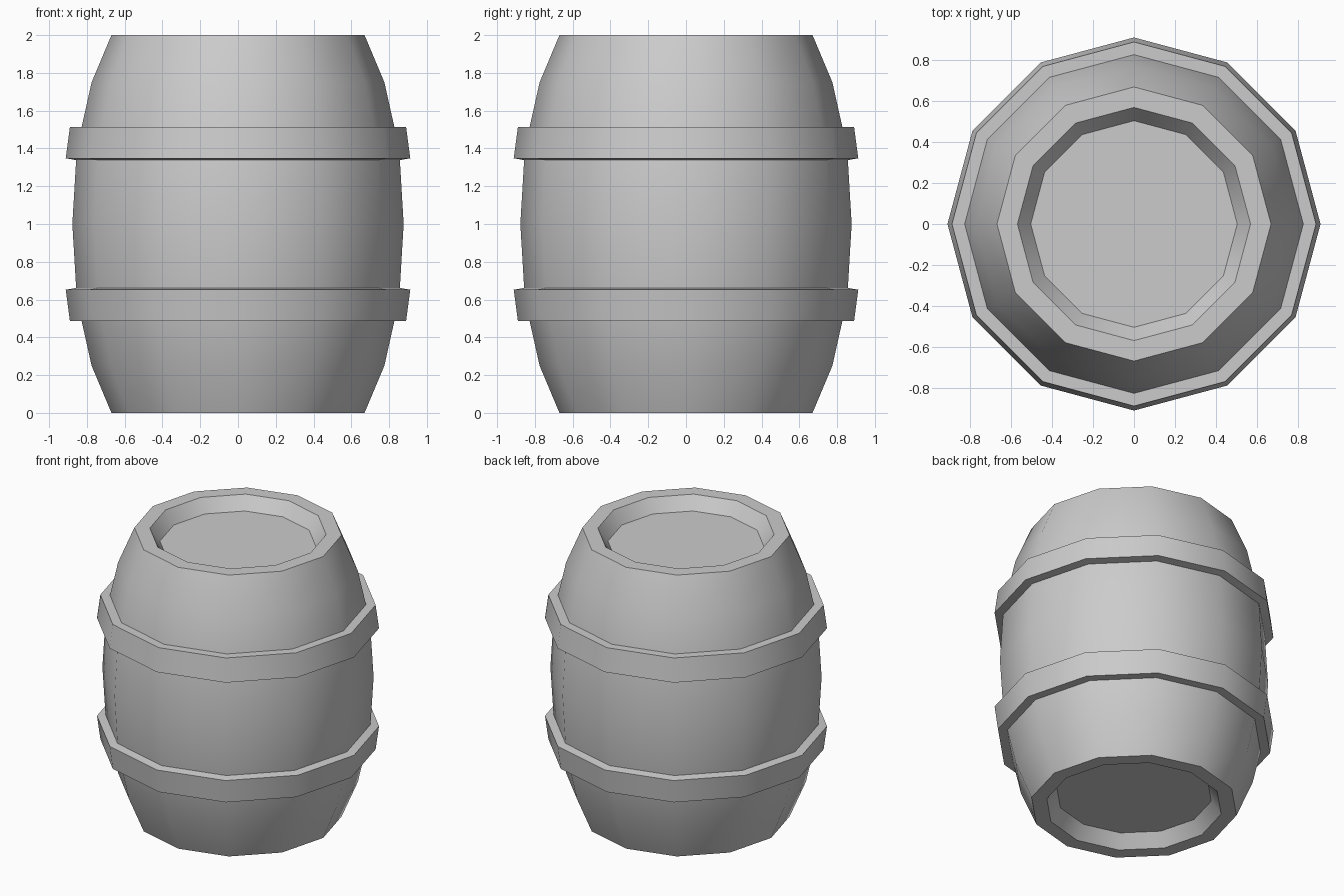
import bpy, bmesh
from math import sin, cos, pi, radians

if "Cube" in bpy.data.objects:
    bpy.data.objects.remove(bpy.data.objects["Cube"])

SIDES = 12


def revolve(name, profile, closed=False):
    """Spin an (r, z) profile round z; open profiles get flat end caps."""
    bm = bmesh.new()
    rings = [[bm.verts.new((r * cos(2 * pi * i / SIDES), r * sin(2 * pi * i / SIDES), z))
              for i in range(SIDES)] for r, z in profile]
    pairs = list(zip(rings, rings[1:]))
    if closed:
        pairs.append((rings[-1], rings[0]))
    for a, b in pairs:
        for i in range(SIDES):
            j = (i + 1) % SIDES
            bm.faces.new((a[i], a[j], b[j], b[i]))
    if not closed:
        bm.faces.new(rings[0])
        bm.faces.new(rings[-1])
    bmesh.ops.recalc_face_normals(bm, faces=bm.faces[:])
    mesh = bpy.data.meshes.new(name)
    bm.to_mesh(mesh)
    bm.free()
    ob = bpy.data.objects.new(name, mesh)
    bpy.context.collection.objects.link(ob)
    bpy.ops.object.select_all(action='DESELECT')
    ob.select_set(True)
    bpy.context.view_layer.objects.active = ob
    bpy.ops.object.shade_smooth_by_angle(angle=radians(30))
    return ob


def flip(profile):
    return [(r, 2 - z) for r, z in reversed(profile)]


# Bulging barrel body with a recessed head at each end
lower = [(0.505, 0.09), (0.57, 0), (0.67, 0), (0.775, 0.25),
         (0.828, 0.487), (0.857, 0.663)]
revolve("barrel_body", lower + [(0.877, 1.0)] + flip(lower))

# Two hoops, mirrored about mid height
hoop = [(0.82, 0.487), (0.89, 0.487), (0.912, 0.652), (0.85, 0.663)]
revolve("lower_hoop", hoop, closed=True)
revolve("upper_hoop", flip(hoop), closed=True)
